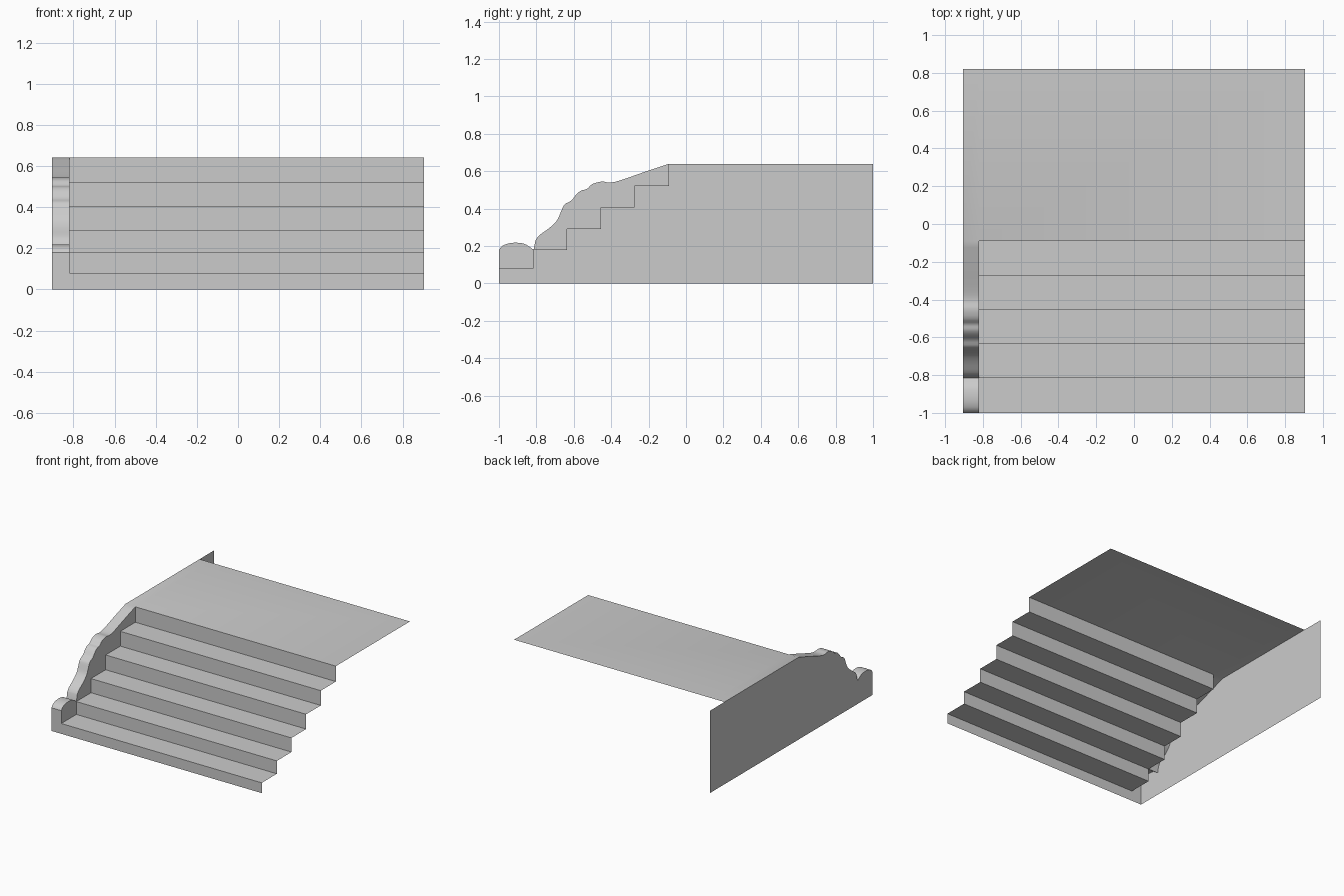
import bpy, bmesh, math
from mathutils import Vector

cube = bpy.data.objects.get("Cube")
if cube:
    bpy.data.objects.remove(cube, do_unlink=True)

stone = bpy.data.materials.new("pale_grey_stone")
stone.use_nodes = True
colour = (0.6, 0.6, 0.6, 1)
stone.diffuse_color = colour
stone.node_tree.nodes["Principled BSDF"].inputs["Base Color"].default_value = colour

OUTER, INNER, FAR = -0.905, -0.82, 0.905
DECK_BACK, WALL_BACK, TOP = 0.82, 1.0, 0.64


def rounded(points, cuts=3):
    """Smooth curve running through the given (y, z) points."""
    p = [Vector(q) for q in points]
    p = [p[0]] + p + [p[-1]]
    out = []
    for a, b, c, d in zip(p, p[1:], p[2:], p[3:]):
        for i in range(cuts):
            t = i / cuts
            out.append(0.5 * (2 * b + (c - a) * t + (2 * a - 5 * b + 4 * c - d) * t**2
                              + (3 * b - a - 3 * c + d) * t**3))
    return [tuple(q) for q in out + [p[-1]]]


def strip(bm, profile, x0, x1):
    """Sweep a (y, z) profile along x."""
    rows = [[bm.verts.new((x, y, z)) for x in (x0, x1)] for y, z in profile]
    for a, b in zip(rows, rows[1:]):
        bm.faces.new((a[0], a[1], b[1], b[0]))


def panel(bm, outline, x):
    """Flat upright panel facing sideways."""
    bm.faces.new([bm.verts.new((x, y, z)) for y, z in outline])


def finish(bm, name):
    bmesh.ops.remove_doubles(bm, verts=bm.verts, dist=0.0005)
    mesh = bpy.data.meshes.new(name)
    bm.to_mesh(mesh)
    bm.free()
    mesh.materials.append(stone)
    obj = bpy.data.objects.new(name, mesh)
    bpy.context.collection.objects.link(obj)
    bpy.ops.object.select_all(action='DESELECT')
    obj.select_set(True)
    bpy.context.view_layer.objects.active = obj
    bpy.ops.object.shade_smooth_by_angle(angle=math.radians(35))


# Stair profile, front to back
risers = [-1, -0.815, -0.635, -0.455, -0.275, -0.09]
heights = [0, 0.08, 0.18, 0.29, 0.405, 0.52, TOP]
steps = []
for y, low, high in zip(risers, heights, heights[1:]):
    steps += [(y, low), (y, high)]

# Carved top of the side parapet: front lobe, then the scrolled slope
lobe = rounded([(-1, 0.18), (-0.98, 0.202), (-0.945, 0.215), (-0.905, 0.218),
                (-0.865, 0.212), (-0.838, 0.197), (-0.815, 0.18)])
scroll = [(-0.815, 0.18)] + rounded([
    (-0.805, 0.23), (-0.785, 0.257), (-0.73, 0.297), (-0.69, 0.337), (-0.67, 0.38),
    (-0.65, 0.422), (-0.615, 0.442), (-0.585, 0.478), (-0.56, 0.497), (-0.53, 0.505),
    (-0.5, 0.532), (-0.45, 0.545), (-0.41, 0.54), (-0.355, 0.55), (-0.22, 0.597), (-0.09, TOP)])

# Steps, landing and parapet as one open shell
bm = bmesh.new()
strip(bm, steps + [(DECK_BACK, TOP)], INNER, FAR)
strip(bm, steps[:2] + lobe + scroll[1:] + [(DECK_BACK, TOP)], OUTER, INNER)
panel(bm, [steps[1]] + lobe + [steps[2]], INNER)
panel(bm, scroll + steps[-2:3:-1], INNER)
finish(bm, "steps_and_parapet")

# Outer side wall, running past the landing
bm = bmesh.new()
panel(bm, [(-1, 0)] + lobe + scroll[1:] + [(WALL_BACK, TOP), (WALL_BACK, 0)], OUTER)
finish(bm, "side_wall")
